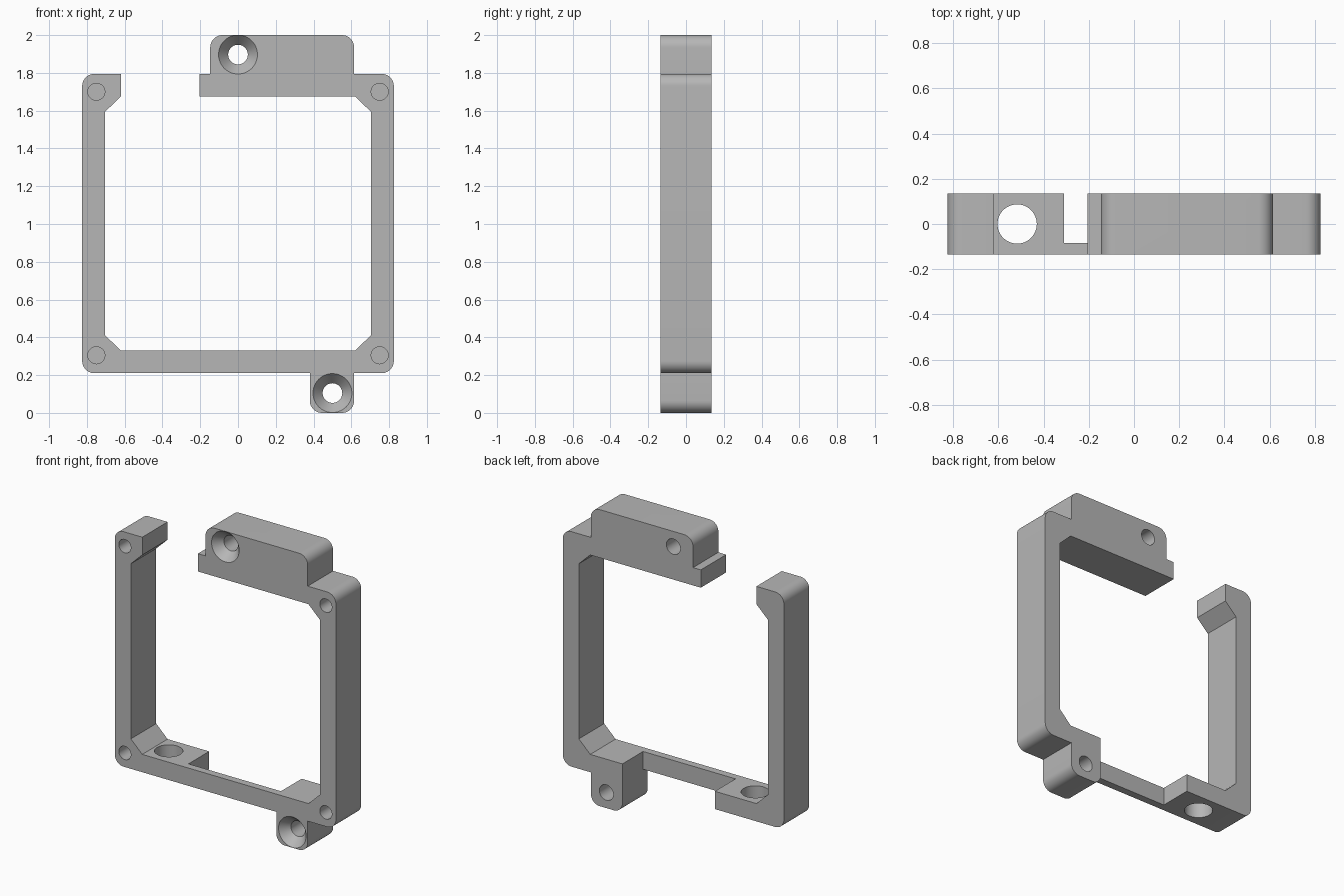
import bpy, bmesh, math
from mathutils import Vector

cube = bpy.data.objects.get("Cube")
if cube:
    bpy.data.objects.remove(cube, do_unlink=True)

HALF = 0.135  # half the bracket depth

grey = bpy.data.materials.new("plain grey")
grey.use_nodes = True
grey.diffuse_color = (0.47, 0.47, 0.47, 1)
grey.node_tree.nodes["Principled BSDF"].inputs["Base Color"].default_value = (0.47, 0.47, 0.47, 1)


def make_object(name, bm):
    bmesh.ops.recalc_face_normals(bm, faces=bm.faces)
    mesh = bpy.data.meshes.new(name)
    bm.to_mesh(mesh)
    bm.free()
    mesh.materials.append(grey)
    obj = bpy.data.objects.new(name, mesh)
    bpy.context.collection.objects.link(obj)
    return obj


def rounded(points, steps=10):
    """Replace each right-angled corner (x, z, radius) by an arc."""
    out = []
    for i, (x, z, r) in enumerate(points):
        p = Vector((x, z))
        if not r:
            out.append(p)
            continue
        a = (Vector(points[i - 1][:2]) - p).normalized()
        b = (Vector(points[(i + 1) % len(points)][:2]) - p).normalized()
        centre = p + (a + b) * r
        for k in range(steps + 1):
            t = math.pi / 2 * k / steps
            out.append(centre - b * r * math.cos(t) - a * r * math.sin(t))
    return out


def extrude(name, points, y0, y1):
    bm = bmesh.new()
    face = bm.faces.new([bm.verts.new((p.x, y0, p.y)) for p in rounded(points)])
    new = bmesh.ops.extrude_face_region(bm, geom=[face])["geom"]
    verts = [v for v in new if isinstance(v, bmesh.types.BMVert)]
    bmesh.ops.translate(bm, verts=verts, vec=(0, y1 - y0, 0))
    return make_object(name, bm)


def lathe_cutter(name, origin, profile, upright=False, sides=48):
    """Solid of revolution along +y (or +z); profile is (distance, radius)."""
    bm = bmesh.new()
    rings = []
    for d, r in profile:
        ring = []
        for k in range(sides):
            a = 2 * math.pi * k / sides
            c, s = r * math.cos(a), r * math.sin(a)
            ring.append(bm.verts.new(Vector(origin) + Vector((c, s, d) if upright else (c, d, s))))
        rings.append(ring)
    for lo, hi in zip(rings, rings[1:]):
        for k in range(sides):
            n = (k + 1) % sides
            bm.faces.new((lo[k], lo[n], hi[n], hi[k]))
    bm.faces.new(rings[0])
    bm.faces.new(rings[-1])
    return make_object(name, bm)


# Open frame with top block and bottom lug, as one outline
R = 0.065
outline = [
    (-0.205, 1.675, 0), (-0.205, 1.795, 0), (-0.147, 1.795, 0),
    (-0.147, 2.0, R), (0.615, 2.0, R), (0.615, 1.795, 0),
    (0.825, 1.795, R), (0.825, 0.21, R), (0.615, 0.21, 0),
    (0.615, 0, R), (0.38, 0, R), (0.38, 0.21, 0),
    (-0.825, 0.21, R), (-0.825, 1.795, R), (-0.62, 1.795, 0),
    (-0.62, 1.675, 0), (-0.705, 1.593, 0), (-0.705, 0.412, 0),
    (-0.62, 0.33, 0), (0.62, 0.33, 0), (0.705, 0.412, 0),
    (0.705, 1.593, 0), (0.62, 1.675, 0),
]
frame = extrude("bracket_frame", outline, -HALF, HALF)

# Recess in the back of the bottom bar
cutters = [extrude("recess_cutter", [(-0.31, 0.15, 0), (0.38, 0.15, 0), (0.38, 0.4, 0), (-0.31, 0.4, 0)],
                   -0.085, 0.3)]

# Countersunk screw holes through the block and the lug
for x, z in ((0, 1.897), (0.5, 0.105)):
    cutters.append(lathe_cutter("screw_cutter", (x, -HALF, z),
                                [(-0.01, 0.103), (0, 0.103), (0.06, 0.052), (0.4, 0.052)]))

# Blind pin holes in the front corners
for x in (-0.75, 0.75):
    for z in (0.305, 1.7):
        cutters.append(lathe_cutter("pin_cutter", (x, -HALF, z), [(-0.05, 0.045), (0.2, 0.045)]))

# Upright hole through the bottom bar
cutters.append(lathe_cutter("cable_cutter", (-0.517, 0, 0.1), [(0, 0.087), (0.4, 0.087)], upright=True))

bpy.ops.object.select_all(action="DESELECT")
frame.select_set(True)
bpy.context.view_layer.objects.active = frame
for cutter in cutters:
    cutter.hide_render = True
    mod = frame.modifiers.new("cut", "BOOLEAN")
    mod.operation = "DIFFERENCE"
    mod.solver = "EXACT"
    mod.object = cutter
    bpy.ops.object.modifier_apply(modifier=mod.name)
    bpy.data.objects.remove(cutter, do_unlink=True)

bpy.ops.object.shade_smooth_by_angle(angle=math.radians(30))
